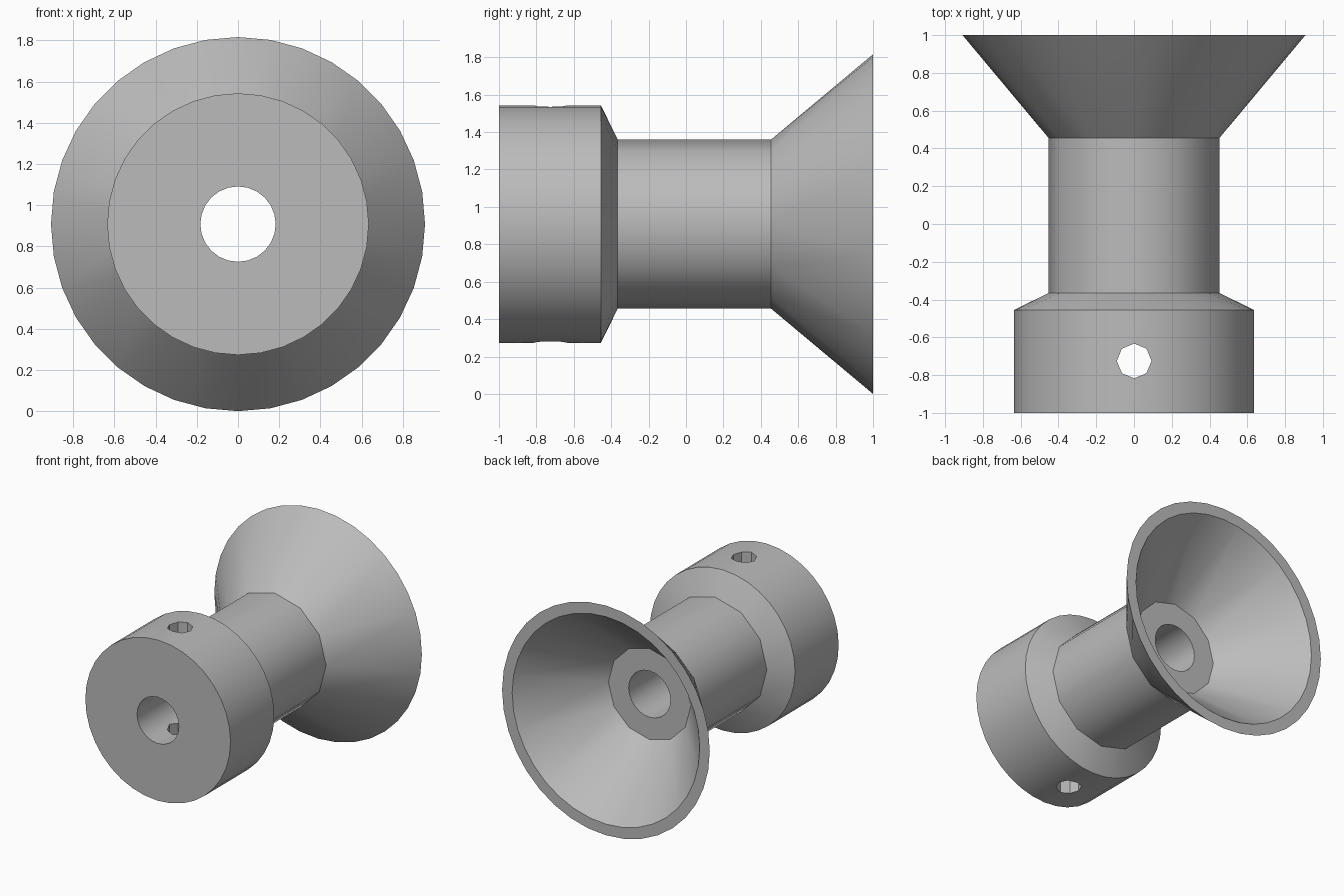
import bpy
import bmesh
from math import cos, sin, tau, radians

cube = bpy.data.objects.get("Cube")
if cube:
    bpy.data.objects.remove(cube, do_unlink=True)

AXIS_Z = 0.908

grey = bpy.data.materials.new("plain_grey")
grey.use_nodes = True
grey.diffuse_color = (0.5, 0.5, 0.5, 1)
grey.node_tree.nodes["Principled BSDF"].inputs["Base Color"].default_value = (0.5, 0.5, 0.5, 1)


def ring(bm, y, radius, sides):
    """Vertices of one circle around the body axis."""
    return [bm.verts.new((radius * cos(tau * i / sides), y,
                          AXIS_Z + radius * sin(tau * i / sides)))
            for i in range(sides)]


def bridge(bm, a, b):
    """Band of faces between two circles, whose side counts may differ."""
    na, nb = len(a), len(b)
    i = j = 0
    while i < na or j < nb:
        step_a, step_b = (2 * i + 1) * nb, (2 * j + 1) * na
        face = [a[i % na], b[j % nb]]
        if step_b <= step_a:
            j += 1
            face.append(b[j % nb])
        if step_a <= step_b:
            i += 1
            face.append(a[i % na])
        bm.faces.new(face)


# Turned body: y, radius, number of sides; outside first, then back down the bore
profile = [
    (-1.0, 0.635, 36),    # collar front
    (-0.455, 0.635, 36),  # collar back
    (-0.365, 0.452, 12),  # neck front
    (0.455, 0.452, 12),   # neck back
    (1.0, 0.908, 36),     # flare rim, outside
    (1.0, 0.82, 36),      # flare rim, inside
    (0.455, 0.36, 12),    # flare floor
    (0.455, 0.183, 24),   # bore back
    (-1.0, 0.183, 24),    # bore front
]
bm = bmesh.new()
rings = [ring(bm, *p) for p in profile]
for a, b in zip(rings, rings[1:] + rings[:1]):
    bridge(bm, a, b)
bm.normal_update()
mesh = bpy.data.meshes.new("flared_knob")
bm.to_mesh(mesh)
bm.free()
body = bpy.data.objects.new("flared_knob", mesh)
bpy.context.collection.objects.link(body)
mesh.materials.append(grey)

# Octagonal screw hole straight through the collar, just off the body's own edges
bpy.ops.mesh.primitive_cylinder_add(vertices=8, radius=0.092, depth=3,
                                    location=(0.001, -0.725, AXIS_Z))
cutter = bpy.context.object
cutter.name = "screw_hole_cutter"
cutter.data.materials.append(grey)
cutter.hide_render = True

hole = body.modifiers.new("screw_hole", "BOOLEAN")
hole.operation = "DIFFERENCE"
hole.solver = "FLOAT"
hole.object = cutter
bpy.ops.object.select_all(action="DESELECT")
body.select_set(True)
bpy.context.view_layer.objects.active = body
bpy.ops.object.modifier_apply(modifier=hole.name)
bpy.data.objects.remove(cutter, do_unlink=True)
bpy.ops.object.shade_smooth_by_angle(angle=radians(35))
